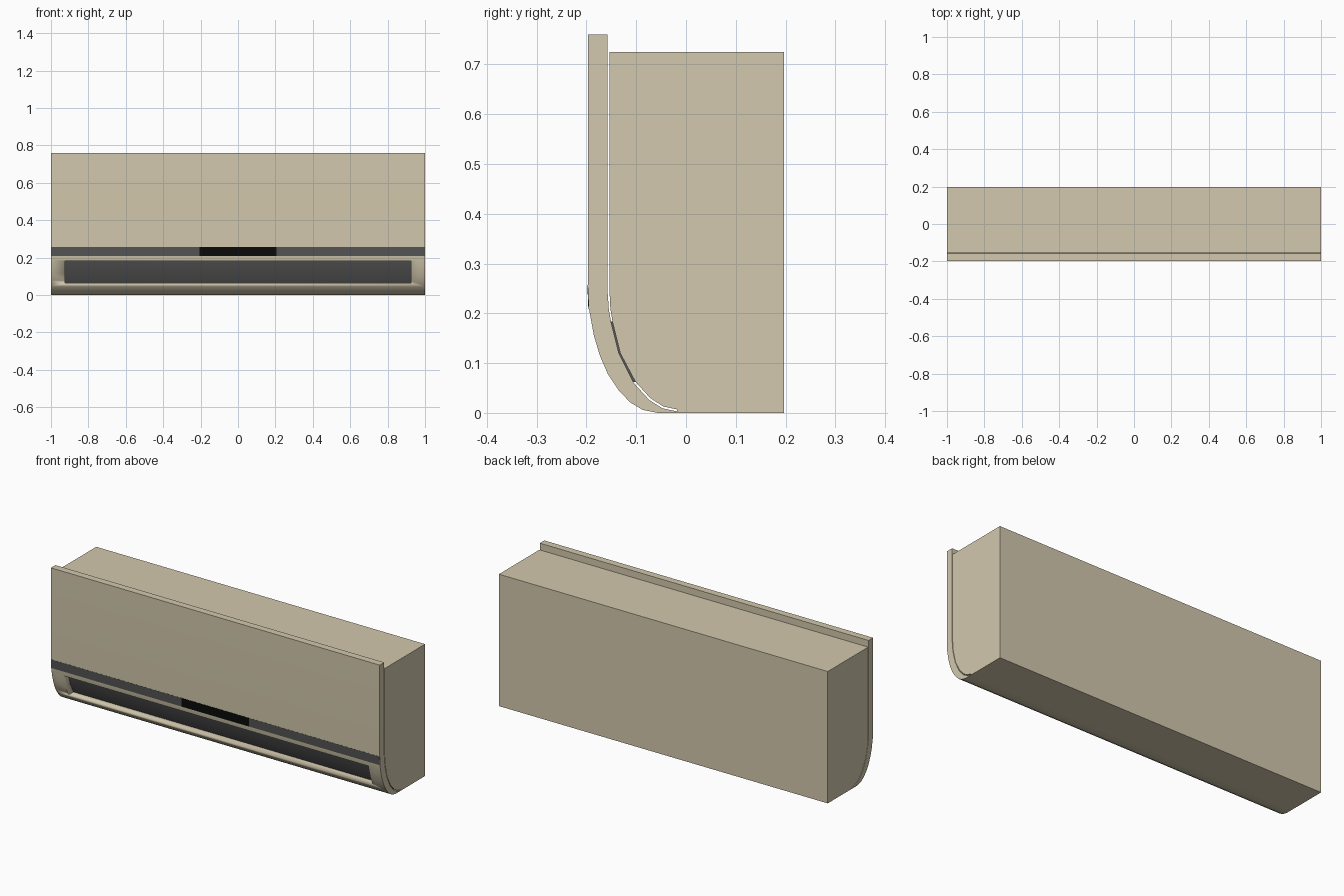
import bpy, bmesh, math

if "Cube" in bpy.data.objects:
    bpy.data.objects.remove(bpy.data.objects["Cube"])


def material(name, rgb):
    m = bpy.data.materials.new(name)
    m.diffuse_color = (*rgb, 1)
    m.use_nodes = True
    m.node_tree.nodes["Principled BSDF"].inputs["Base Color"].default_value = m.diffuse_color
    return m


CREAM = material("cream_plastic", (0.65, 0.58, 0.42))
GREY = material("dark_grey", (0.09, 0.09, 0.09))
BLACK = material("black_gloss", (0.003, 0.003, 0.003))


def extrude_x(name, profile, half, mat):
    """Closed (y, z) profile swept along x, from -half to +half."""
    bm = bmesh.new()
    face = bm.faces.new([bm.verts.new((-half, y, z)) for y, z in profile])
    geo = bmesh.ops.extrude_face_region(bm, geom=[face])["geom"]
    verts = [g for g in geo if isinstance(g, bmesh.types.BMVert)]
    bmesh.ops.translate(bm, verts=verts, vec=(2 * half, 0, 0))
    bmesh.ops.recalc_face_normals(bm, faces=bm.faces[:])
    me = bpy.data.meshes.new(name)
    bm.to_mesh(me)
    bm.free()
    ob = bpy.data.objects.new(name, me)
    bpy.context.collection.objects.link(ob)
    if mat:
        me.materials.append(mat)
    bpy.ops.object.select_all(action='DESELECT')
    ob.select_set(True)
    bpy.context.view_layer.objects.active = ob
    bpy.ops.object.shade_smooth_by_angle(angle=math.radians(30))
    return ob


# Curved wall shared by the body, the lower cover and the outlet
body_curve = [(-0.154, 0.25), (-0.152, 0.21), (-0.147, 0.18), (-0.132, 0.12),
              (-0.102, 0.063), (-0.072, 0.03), (-0.046, 0.013), (-0.018, 0.007)]
inner_curve = [(-0.155, 0.207), (-0.150, 0.18), (-0.135, 0.12), (-0.105, 0.06),
               (-0.074, 0.026), (-0.047, 0.009), (-0.018, 0.003)]
outer_curve = [(-0.018, 0.0), (-0.057, 0.0), (-0.087, 0.006), (-0.112, 0.021),
               (-0.135, 0.045), (-0.157, 0.078), (-0.173, 0.115),
               (-0.185, 0.155), (-0.191, 0.188)]

# Main body
extrude_x("main_body", [(0.197, 0), (0.197, 0.725), (-0.154, 0.725)]
          + body_curve + [(-0.018, 0)], 1.0, CREAM)

# Front panel, standing slightly above the body
extrude_x("front_panel", [(-0.158, 0.76), (-0.197, 0.76), (-0.197, 0.257),
                          (-0.195, 0.21), (-0.191, 0.188), (-0.155, 0.207),
                          (-0.158, 0.25)], 1.0, CREAM)

# Lower cover with the outlet window cut through
cover = extrude_x("lower_cover", inner_curve + outer_curve, 1.0, CREAM)
cutter = extrude_x("outlet_cutter", [(-0.3, 0.063), (-0.05, 0.063),
                                     (-0.05, 0.183), (-0.3, 0.183)], 0.926, None)
cutter.hide_render = True
cutter.hide_viewport = True
cut = cover.modifiers.new("outlet", 'BOOLEAN')
cut.object = cutter
cut.operation = 'DIFFERENCE'
cut.solver = 'EXACT'

# Air flap behind the window, filling the gap to the body
extrude_x("air_flap", [(-0.151, 0.184), (-0.136, 0.12), (-0.106, 0.062),
                       (-0.101, 0.062), (-0.131, 0.12), (-0.146, 0.184)],
          0.926, GREY)


# Trim strip and central display, laid on the front panel
def strip(name, half, proud, mat):
    extrude_x(name, [(-0.197 - proud, 0.257), (-0.195 - proud, 0.209),
                     (-0.190, 0.209), (-0.190, 0.257)], half, mat)


strip("trim_strip", 0.997, 0.0006, GREY)
strip("display_window", 0.205, 0.0012, BLACK)
